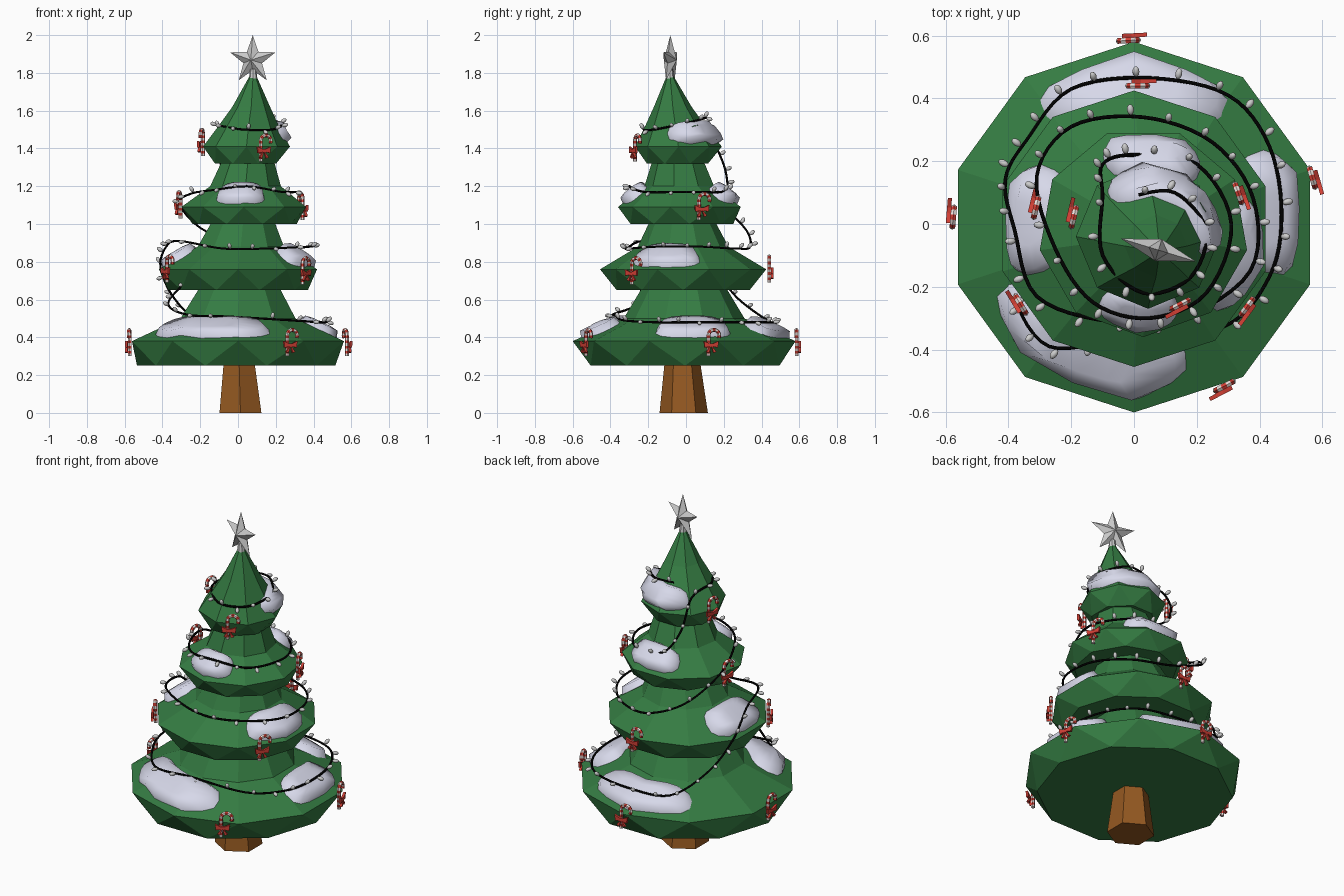
import bpy, bmesh, math, random
from math import pi, sin, cos, radians
from mathutils import Vector, Matrix

if "Cube" in bpy.data.objects:
    bpy.data.objects.remove(bpy.data.objects["Cube"])

random.seed(4)


def mat(name, rgb):
    m = bpy.data.materials.new(name)
    m.diffuse_color = (*rgb, 1)
    m.use_nodes = True
    m.node_tree.nodes["Principled BSDF"].inputs["Base Color"].default_value = m.diffuse_color
    return m


GREEN = mat("needles", (0.035, 0.2, 0.055))
BROWN = mat("bark", (0.3, 0.1, 0.015))
SNOW = mat("snow", (0.68, 0.69, 0.82))
RED = mat("red", (0.65, 0.05, 0.035))
WHITE = mat("white", (0.85, 0.75, 0.72))
BLACK = mat("wire", (0.0, 0.0, 0.0))


def make(name, bm, mats=(), smooth=False):
    bmesh.ops.recalc_face_normals(bm, faces=bm.faces)
    for f in bm.faces:
        f.smooth = smooth
    me = bpy.data.meshes.new(name)
    bm.to_mesh(me)
    bm.free()
    for m in mats:
        me.materials.append(m)
    ob = bpy.data.objects.new(name, me)
    bpy.context.collection.objects.link(ob)
    return ob


def ring(bm, n, x, y, r, z, a0=-pi / 2):
    return [bm.verts.new((x + r * cos(a0 + 2 * pi * i / n), y + r * sin(a0 + 2 * pi * i / n), z))
            for i in range(n)]


def skin(bm, a, b):
    n = len(a)
    for i in range(n):
        bm.faces.new((a[i], a[(i + 1) % n], b[(i + 1) % n], b[i]))


# Trunk
bm = bmesh.new()
lo, hi = ring(bm, 6, .013, -.012, .128, 0), ring(bm, 6, .005, -.02, .09, .3)
skin(bm, lo, hi)
bm.faces.new(lo)
bm.faces.new(hi)
make("trunk", bm, [BROWN])

# Branch tiers: sides, then rings (x, y, radius, z) from underside to tip
TIERS = [
    (10, [(-.01, -.005, .525, .25), (0, -.01, .59, .38), (0, -.01, .32, .5), (.01, -.01, .2, .7)]),
    (10, [(0, -.015, .37, .65), (0, -.015, .44, .76), (.015, -.015, .24, .88), (.03, -.02, .16, 1.04)]),
    (9, [(.035, -.03, .28, 1.0), (.03, -.025, .335, 1.09), (.04, -.03, .19, 1.2), (.055, -.04, .13, 1.36)]),
    (8, [(.04, -.045, .175, 1.32), (.045, -.04, .23, 1.41), (.055, -.055, .165, 1.51),
         (.07, -.07, .1, 1.62), (.08, -.085, .015, 1.79)]),
]
for k, (n, prof) in enumerate(TIERS):
    bm = bmesh.new()
    under = ring(bm, n, *prof[0], a0=-pi / 2 + pi / n)
    rows = [ring(bm, n, *p) for p in prof[1:]]
    w = rows[0]
    for i in range(n):
        j = (i + 1) % n
        bm.faces.new((w[i], under[i], w[j]))
        bm.faces.new((under[i], under[j], w[j]))
    for a, b in zip(rows, rows[1:]):
        skin(bm, a, b)
    bm.faces.new(under)
    bm.faces.new(rows[-1])
    make(f"branch_tier_{k + 1}", bm, [GREEN])


def tier_point(k, ang, f, off):
    """Point on the upper side of tier k at radius fraction f, raised by off."""
    n, prof = TIERS[k]
    r = f * prof[1][2]
    for a, b in zip(prof[1:], prof[2:]):
        if r >= b[2]:
            break
    t = (a[2] - r) / (a[2] - b[2])
    x, y, z = (a[i] + (b[i] - a[i]) * t for i in (0, 1, 3))
    q = (ang + pi / 2) % (2 * pi / n) - pi / n
    rr = r * cos(pi / n) / cos(q)
    nr, nz = Vector((b[3] - a[3], a[2] - b[2])).normalized()
    rr += off * nr
    return Vector((x + rr * cos(ang), y + rr * sin(ang), z + off * nz))


# Snow patches: tier, start angle, end angle, inner and outer radius fraction
PATCHES = [(0, 203, 294, .58, .95), (0, -20, 33, .58, .94), (0, 50, 130, .6, .95),
           (1, 143, 206, .56, .97), (1, -48, 16, .56, .97),
           (2, 45, 122, .56, .95), (2, 235, 296, .56, .95), (3, -20, 138, .64, .98)]
for k, a0, a1, f0, f1 in PATCHES:
    bm = bmesh.new()
    rows = []
    for s, h in ((.45, .042), (.85, .036), (1, -.012)):
        row = []
        for i in range(16):
            p = 2 * pi * i / 16
            c, d = (math.copysign(abs(v) ** .65, v) * s for v in (cos(p), sin(p)))
            row.append(bm.verts.new(tier_point(k, radians((a0 + a1) / 2 + (a1 - a0) / 2 * c),
                                               (f0 + f1) / 2 + (f1 - f0) / 2 * d, h)))
        rows.append(row)
    for a, b in zip(rows, rows[1:]):
        skin(bm, a, b)
    bmesh.ops.contextual_create(bm, geom=rows[0])
    bmesh.ops.triangulate(bm, faces=[f for f in bm.faces if len(f.verts) > 4])
    make("snow_patch", bm, [SNOW], True)

# Star topper: five points, faceted, with a small socket
bm = bmesh.new()
rim = [bm.verts.new(((.132, .054)[i % 2] * sin(i * pi / 5), 0, (.132, .054)[i % 2] * cos(i * pi / 5)))
       for i in range(10)]
for side in (-.036, .036):
    c = bm.verts.new((0, side, 0))
    for i in range(10):
        bm.faces.new((rim[i], rim[(i + 1) % 10], c))
star = make("star_topper", bm)
star.location = (.078, -.083, 1.868)
star.rotation_euler = (0, 0, radians(-17))
bm = bmesh.new()
bmesh.ops.create_cone(bm, cap_ends=True, segments=8, radius1=.024, radius2=.016, depth=.06,
                      matrix=Matrix.Translation((.08, -.085, 1.79)))
make("star_socket", bm)

# Light string: spiral path from the bottom tier to the top
PATH = [(-.27, -.24, .70), (-.37, -.25, .58), (-.27, -.39, .52), (-.05, -.37, .51), (.28, -.33, .49),
        (.43, -.17, .48), (.47, .03, .48), (.43, .25, .48), (.3, .41, .48), (.05, .465, .48),
        (-.2, .43, .49), (-.34, .27, .61), (-.41, .14, .77), (-.38, -.02, .88), (-.31, -.23, .91),
        (-.08, -.31, .87), (.15, -.30, .87), (.37, -.15, .88), (.38, .08, .88), (.25, .26, .87),
        (.03, .34, .88), (-.2, .31, .98), (-.31, .15, 1.11), (-.25, -.08, 1.16), (-.13, -.25, 1.18),
        (.05, -.30, 1.2), (.23, -.22, 1.17), (.31, 0, 1.17), (.2, .19, 1.17), (0, .22, 1.2),
        (-.1, .19, 1.34), (-.1, .09, 1.5), (-.1, -.1, 1.52), (.03, -.22, 1.5), (.18, -.17, 1.5),
        (.23, -.02, 1.53), (.13, .1, 1.56), (.0, .09, 1.56)]
P = [Vector(p) for p in PATH]
P = [P[0]] + P + [P[-1]]
line = []
for a, b, c, d in zip(P, P[1:], P[2:], P[3:]):
    for i in range(6):
        t = i / 6
        line.append(.5 * (2 * b + (c - a) * t + (2 * a - 5 * b + 4 * c - d) * t * t
                          + (3 * b - a - 3 * c + d) * t ** 3))
cu = bpy.data.curves.new("light_wire", 'CURVE')
cu.dimensions = '3D'
cu.bevel_depth = .006
cu.bevel_resolution = 1
cu.use_fill_caps = True
sp = cu.splines.new('POLY')
sp.points.add(len(line) - 1)
for pt, v in zip(sp.points, line):
    pt.co = (*v, 1)
cu.materials.append(BLACK)
bpy.context.collection.objects.link(bpy.data.objects.new("light_wire", cu))

# Bulbs along the wire, pointing outward
bm = bmesh.new()
for i in range(1, len(line), 3):
    p = line[i]
    out = Vector((p.x - .03, p.y + .03, 0)).normalized()
    d = (out * random.uniform(.3, 1) + Vector((0, 0, random.uniform(-.3, 1)))).normalized()
    m = Matrix.Translation(p + d * .022) @ d.to_track_quat('Z', 'Y').to_matrix().to_4x4()
    bmesh.ops.create_uvsphere(bm, u_segments=8, v_segments=6, radius=.011,
                              matrix=m @ Matrix.Diagonal((1, 1, 1.6, 1)))
make("light_bulbs", bm, (), True)


# Candy cane with striped tube and red bow, lying in its local xz plane
def candy_cane(x, y, z, ang):
    bm = bmesh.new()
    pts = [Vector((-.022, 0, -.07 + .11 * i / 8)) for i in range(9)]
    pts += [Vector((.008 - .03 * cos(a), 0, .04 + .03 * sin(a)))
            for a in (pi * i / 7 for i in range(1, 9))]
    rows = []
    for i, p in enumerate(pts):
        t = (pts[min(i + 1, len(pts) - 1)] - pts[max(i - 1, 0)]).normalized()
        u = Vector((t.z, 0, -t.x))
        rows.append([bm.verts.new(p + .0105 * (u * cos(a) + Vector((0, 1, 0)) * sin(a)))
                     for a in (2 * pi * j / 6 for j in range(6))])
    for i, (a, b) in enumerate(zip(rows, rows[1:])):
        for j in range(6):
            f = bm.faces.new((a[j], a[(j + 1) % 6], b[(j + 1) % 6], b[j]))
            f.material_index = i % 2
    bm.faces.new(rows[0])
    bm.faces.new(rows[-1])

    def slab(outline):
        f, b = ([bm.verts.new((px - .012, py, pz - .012)) for px, pz in outline] for py in (-.022, -.009))
        skin(bm, f, b)
        bm.faces.new(f)
        bm.faces.new(b)
    for s in (-1, 1):
        slab([(0, .005), (s * .04, .022), (s * .036, -.012), (0, -.006)])
        slab([(0, 0), (s * .028, -.035), (s * .012, -.04)])
    slab([(-.009, .009), (.009, .009), (.009, -.009), (-.009, -.009)])
    ob = make("candy_cane", bm, [WHITE, RED])
    for f in ob.data.polygons[16 * 6 + 2:]:
        f.material_index = 1
    ob.location = (x, y, z)
    ob.rotation_euler = (0, 0, ang + pi / 2)


CANES = [(-.01, .585, .37), (-.575, .03, .37), (.57, .14, .37), (.28, -.52, .37),
         (.02, .44, .76), (-.365, -.25, .76), (.355, -.27, .75),
         (-.31, .06, 1.1), (.335, .09, 1.09), (-.19, .03, 1.43), (.14, -.26, 1.4)]
for c in CANES:
    candy_cane(*c, math.atan2(c[1] + .02, c[0] - .02))
